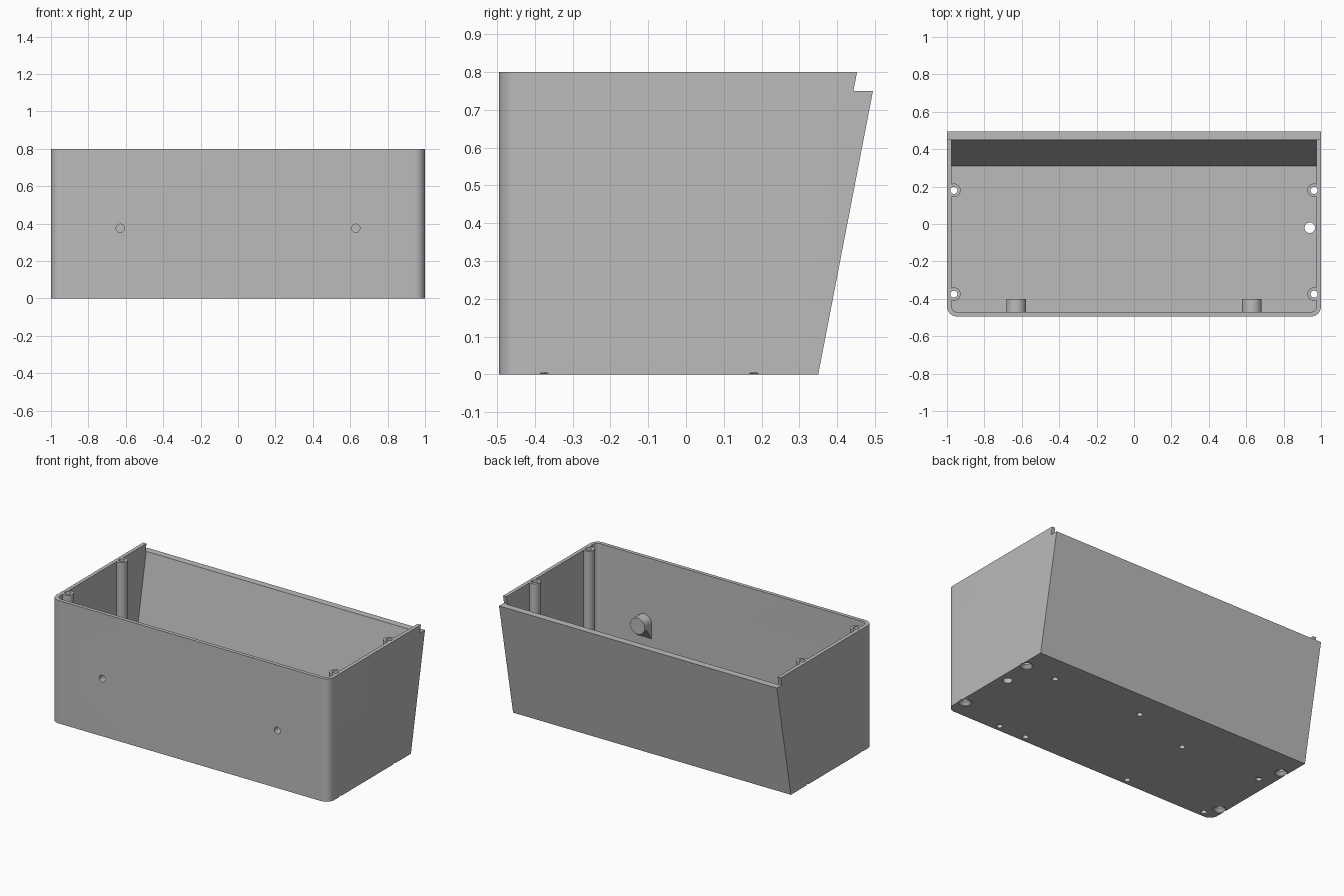
import bpy, bmesh, math
from mathutils import Matrix, Vector

cube = bpy.data.objects.get("Cube")
if cube:
    bpy.data.objects.remove(cube, do_unlink=True)

# Material
grey = bpy.data.materials.new("plain grey")
grey.use_nodes = True
tone = (0.5, 0.5, 0.5, 1)
grey.diffuse_color = tone
grey.node_tree.nodes["Principled BSDF"].inputs["Base Color"].default_value = tone

HEIGHT, RIM, FLOOR, WALL = 0.8, 0.75, 0.03, 0.024
FRONT, LEAN = -0.495, 0.193


def loft(bm, rings):
    """Join equal rings of points into a closed solid."""
    loops = [[bm.verts.new(p) for p in ring] for ring in rings]
    n = len(loops[0])
    for low, high in zip(loops, loops[1:]):
        for i in range(n):
            j = (i + 1) % n
            bm.faces.new((low[i], low[j], high[j], high[i]))
    bm.faces.new(loops[0][::-1])
    bm.faces.new(loops[-1])


def turned(bm, profile, origin, axis="Z", sides=32):
    """Lathe (height, radius) pairs about an axis through origin."""
    turn = Matrix.Rotation(math.pi / 2, 3, "X") if axis == "Y" else Matrix.Identity(3)
    loft(bm, [[Vector(origin) + turn @ Vector((r * math.cos(a), r * math.sin(a), h))
               for a in (math.tau * i / sides for i in range(sides))]
              for h, r in profile])


def tray_ring(half, front, back, radius, z):
    """Outline with rounded front corners and square back corners."""
    pts = [(half, back, z), (-half, back, z)]
    for cx, start in ((-half + radius, math.pi), (half - radius, 1.5 * math.pi)):
        for i in range(11):
            a = start + math.pi / 2 * i / 10
            pts.append((cx + radius * math.cos(a), front + radius + radius * math.sin(a), z))
    return pts


def back_at(z):
    return 0.35 + LEAN * z


def make(name, bm):
    bmesh.ops.recalc_face_normals(bm, faces=bm.faces)
    mesh = bpy.data.meshes.new(name)
    bm.to_mesh(mesh)
    bm.free()
    mesh.materials.append(grey)
    obj = bpy.data.objects.new(name, mesh)
    bpy.context.collection.objects.link(obj)
    return obj


def activate(obj):
    bpy.ops.object.select_all(action="DESELECT")
    obj.select_set(True)
    bpy.context.view_layer.objects.active = obj


def cut(obj, *cutters):
    activate(obj)
    for cutter in cutters:
        mod = obj.modifiers.new("cut", "BOOLEAN")
        mod.operation, mod.solver, mod.object = "DIFFERENCE", "EXACT", cutter
        bpy.ops.object.modifier_apply(modifier=mod.name)


# Outer body with a leaning back
bm = bmesh.new()
loft(bm, [tray_ring(1, FRONT, back_at(z), 0.055, z) for z in (0, HEIGHT)])
shell = make("enclosure_shell", bm)

# Cavity cutter
bm = bmesh.new()
loft(bm, [tray_ring(1 - WALL, FRONT + WALL, back_at(z) - 0.045, 0.032, z) for z in (FLOOR, 0.9)])
cavity = make("cavity_cutter", bm)

# Lowered back rim cutter
bm = bmesh.new()
low, high = 0.443, 0.443 + LEAN * 0.15
loft(bm, [[(x, low, RIM), (x, 0.7, RIM), (x, 0.7, 0.9), (x, high, 0.9)] for x in (-1.1, 1.1)])
rim_notch = make("rim_cutter", bm)

# Countersunk screw bores and the cable hole
post_spots = [(x, y) for x in (-0.963, 0.963) for y in (-0.375, 0.18)]
bm = bmesh.new()
for x, y in post_spots:
    turned(bm, [(-0.01, 0.0385), (0.003, 0.0385), (0.022, 0.019), (0.9, 0.019)], (x, y, 0))
turned(bm, [(-0.1, 0.028), (0.1, 0.028)], (0.94, -0.02, 0))
bores = make("bore_cutter", bm)

# Blind holes under the floor
bm = bmesh.new()
for x, y in ((0.74, 0.17), (0.1, 0.17), (-0.33, 0.04), (-0.91, 0.04),
             (-0.33, -0.455), (-0.91, -0.455), (0.44, -0.455), (0.635, -0.455)):
    turned(bm, [(-0.05, 0.018), (0.02, 0.018)], (x, y, 0), sides=20)
blind = make("blind_hole_cutter", bm)

# Front screw holes
BOSS_Z = 0.375
bm = bmesh.new()
for x in (-0.63, 0.63):
    turned(bm, [(0.42, 0.022), (0.6, 0.022)], (x, 0, BOSS_Z), "Y")
front_holes = make("front_hole_cutter", bm)

cut(shell, cavity, rim_notch, bores, blind, front_holes)
parts = [shell]

# Screw posts along the side walls
for i, (x, y) in enumerate(post_spots):
    bm = bmesh.new()
    turned(bm, [(FLOOR - 0.005, 0.036), (HEIGHT - 0.0005, 0.036)], (x, y, 0))
    post = make(f"screw_post_{i + 1}", bm)
    cut(post, bores)
    parts.append(post)

# Front bosses, each with a sloping support beneath
for side, x in (("right", -0.63), ("left", 0.63)):
    bm = bmesh.new()
    turned(bm, [(0.40, 0.053), (0.475, 0.053)], (x, 0, BOSS_Z), "Y")
    boss = make(f"{side}_boss", bm)
    bm = bmesh.new()
    loft(bm, [[(x + s, -0.405, BOSS_Z), (x + s, -0.475, BOSS_Z), (x + s, -0.475, BOSS_Z - 0.105)]
              for s in (-0.053, 0.053)])
    support = make(f"{side}_boss_support", bm)
    for obj in (boss, support):
        cut(obj, front_holes)
        parts.append(obj)

for cutter in (cavity, rim_notch, bores, blind, front_holes):
    bpy.data.objects.remove(cutter, do_unlink=True)

for obj in parts:
    activate(obj)
    bpy.ops.object.shade_smooth_by_angle(angle=math.radians(30))
